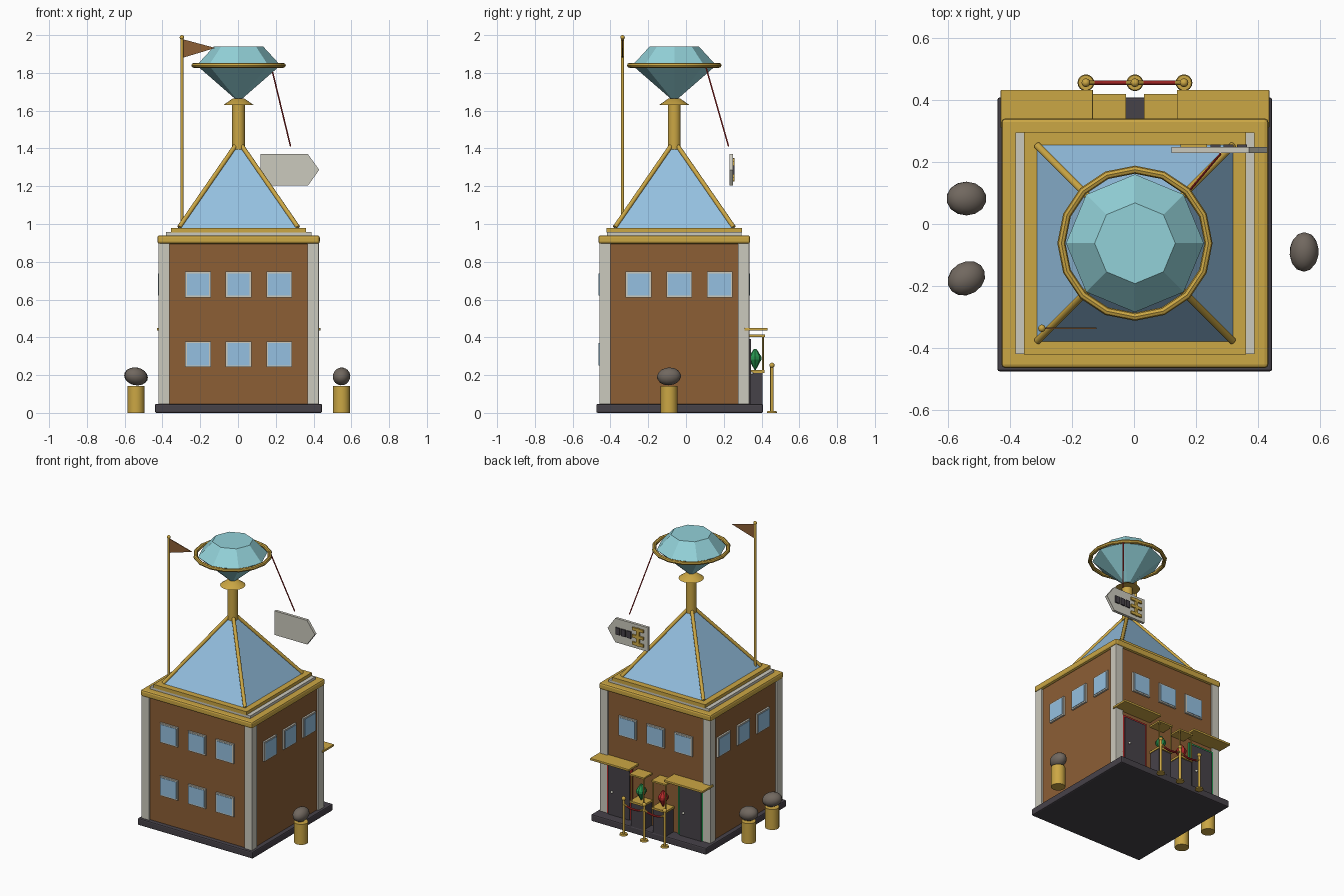
import bpy, math
from mathutils import Vector

if "Cube" in bpy.data.objects:
    bpy.data.objects.remove(bpy.data.objects["Cube"])

CX, CY = 0.003, -0.062          # centre of the building


def mat(name, r, g, b):
    m = bpy.data.materials.new(name)
    m.diffuse_color = (r, g, b, 1)
    m.use_nodes = True
    m.node_tree.nodes["Principled BSDF"].inputs["Base Color"].default_value = m.diffuse_color
    return m


GOLD = mat("gold", 0.60, 0.385, 0.058)
BROWN = mat("brown", 0.265, 0.112, 0.036)
STONE = mat("pale_stone", 0.60, 0.585, 0.51)
DARK = mat("dark_slate", 0.062, 0.054, 0.066)
GLASS = mat("blue_glass", 0.30, 0.53, 0.75)
GEM = mat("cyan_gem", 0.29, 0.64, 0.69)
ROCK = mat("rock_grey", 0.165, 0.138, 0.115)
RED = mat("red", 0.50, 0.025, 0.025)
GREEN = mat("green", 0.02, 0.30, 0.08)


def finish(o, name, m, smooth=False):
    o.name = name
    o.data.materials.append(m)
    if smooth:
        bpy.ops.object.shade_smooth_by_angle(angle=math.radians(40))
    return o


def box(name, m, x0, x1, y0, y1, z0, z1, bevel=0):
    bpy.ops.mesh.primitive_cube_add(size=1, location=((x0 + x1) / 2, (y0 + y1) / 2, (z0 + z1) / 2))
    o = bpy.context.object
    o.scale = (x1 - x0, y1 - y0, z1 - z0)
    bpy.ops.object.transform_apply(location=False, rotation=False, scale=True)
    if bevel:
        b = o.modifiers.new("bevel", 'BEVEL')
        b.width, b.segments = bevel, 2
    return finish(o, name, m)


def slab(name, m, hx, hy, z0, z1, bevel=0):
    return box(name, m, CX - hx, CX + hx, CY - hy, CY + hy, z0, z1, bevel)


def cone(name, m, x, y, z0, z1, r0, r1, n=16, smooth=True, turn=0):
    bpy.ops.mesh.primitive_cone_add(vertices=n, radius1=r0, radius2=r1, depth=z1 - z0,
                                    location=(x, y, (z0 + z1) / 2), rotation=(0, 0, turn))
    return finish(bpy.context.object, name, m, smooth)


def rod(name, m, a, b, r, n=10):
    a, b = Vector(a), Vector(b)
    bpy.ops.mesh.primitive_cylinder_add(vertices=n, radius=r, depth=(b - a).length, location=(a + b) / 2)
    o = bpy.context.object
    o.rotation_euler = (b - a).to_track_quat('Z', 'Y').to_euler()
    return finish(o, name, m, True)


def ball(name, m, loc, r, scale=(1, 1, 1), rot=(0, 0, 0), seg=12, rings=8):
    bpy.ops.mesh.primitive_uv_sphere_add(segments=seg, ring_count=rings, radius=r, location=loc, rotation=rot)
    bpy.context.object.scale = scale
    return finish(bpy.context.object, name, m, True)


def prism_xz(name, m, pts, y0, y1):
    """Extrude an outline in x and z along y."""
    n = len(pts)
    verts = [(x, y, z) for y in (y0, y1) for x, z in pts]
    faces = [tuple(range(n)), tuple(range(2 * n - 1, n - 1, -1))]
    faces += [(i, i + n, (i + 1) % n + n, (i + 1) % n) for i in range(n)]
    me = bpy.data.meshes.new(name)
    me.from_pydata(verts, [], faces)
    o = bpy.data.objects.new(name, me)
    bpy.context.collection.objects.link(o)
    return finish(o, name, m)


# Base, walls and corner pillars
box("base", DARK, -0.44, 0.445, -0.475, 0.408, 0, 0.048, 0.008)
WX, WY = 0.412, 0.385
slab("walls", BROWN, WX, WY, 0.045, 0.90)
for sx in (-1, 1):
    for sy in (-1, 1):
        x, y = CX + sx * 0.395, CY + sy * 0.367
        box("corner_pillar", STONE, x - 0.03, x + 0.03, y - 0.03, y + 0.03, 0.045, 0.90, 0.004)

# Cornice and roof steps
slab("cornice", GOLD, 0.43, 0.402, 0.895, 0.94, 0.012)
slab("roof_step_lower", STONE, 0.385, 0.357, 0.94, 0.958)
slab("roof_step_upper", GOLD, 0.357, 0.358, 0.955, 0.98)


# Windows: pale frame with a glass plate
def window(axis, side, along, z):
    for name, m, h, out in (("window_frame", STONE, 0.068, 0.012), ("window_glass", GLASS, 0.059, 0.015)):
        if axis == 'y':
            w = CY + side * WY
            ys = sorted((w - side * 0.01, w + side * out))
            box(name, m, along - h, along + h, *ys, z - h, z + h)
        else:
            w = CX + side * WX
            xs = sorted((w - side * 0.01, w + side * out))
            box(name, m, *xs, along - h, along + h, z - h, z + h)


for k in (-1, 0, 1):
    window('y', -1, CX + k * 0.215, 0.68)
    window('y', -1, CX + k * 0.215, 0.31)
    window('y', 1, CX + k * 0.215, 0.68)
    window('x', 1, -0.036 + k * 0.215, 0.68)
    window('x', -1, -0.036 + k * 0.215, 0.68)

# Glass pyramid with gold ribs
cone("glass_pyramid", GLASS, CX, CY, 0.98, 1.425, 0.316 * math.sqrt(2), 0.01, 4, False, math.pi / 4)
for sx in (-1, 1):
    for sy in (-1, 1):
        rod("roof_rib", GOLD, (CX + sx * 0.314, CY + sy * 0.314, 0.983), (CX + sx * 0.016, CY + sy * 0.016, 1.415), 0.012)

# Column, collar, big gem and its ring
cone("gem_column", GOLD, CX, CY, 1.395, 1.64, 0.034, 0.034, 20)
cone("gem_collar", GOLD, CX, CY, 1.63, 1.665, 0.08, 0.03, 20)
cone("gem_pavilion", GEM, CX, CY, 1.652, 1.84, 0.006, 0.222, 8, False)
cone("gem_crown", GEM, CX, CY, 1.84, 1.94, 0.222, 0.13, 8, False)
bpy.ops.mesh.primitive_torus_add(major_segments=16, minor_segments=8, major_radius=0.237, minor_radius=0.013,
                                 location=(CX, CY, 1.84))
finish(bpy.context.object, "gem_ring", GOLD, True)

# Flag and pole
rod("flag_pole", GOLD, (-0.297, -0.336, 0.96), (-0.297, -0.336, 1.985), 0.008)
ball("flag_pole_ball", GOLD, (-0.297, -0.336, 1.988), 0.012)
prism_xz("flag", BROWN, [(-0.292, 1.978), (-0.292, 1.88), (-0.12, 1.932)], -0.339, -0.333)

# Hanging price tag with plain marks on its rear face
rod("tag_string", RED, (0.178, 0.107, 1.825), (0.278, 0.225, 1.412), 0.004, 6)
prism_xz("tag", STONE, [(0.12, 1.37), (0.12, 1.203), (0.37, 1.203), (0.43, 1.287), (0.37, 1.37)], 0.229, 0.248)
for x in (0.262, 0.305, 0.348):
    box("tag_mark", DARK, x - 0.016, x + 0.016, 0.247, 0.256, 1.262, 1.31)
for z in (1.237, 1.287, 1.337):
    box("tag_bar", GOLD, 0.15, 0.235, 0.247, 0.258, z - 0.01, z + 0.01)
box("tag_bar_spine", GOLD, 0.182, 0.202, 0.247, 0.258, 1.225, 1.349)

# Rear doors with coloured frames and flat canopies
back = CY + WY
for s, m in ((1, RED), (-1, GREEN)):
    x = CX + s * 0.275
    box("door_frame", m, x - 0.098, x + 0.098, back - 0.01, back + 0.012, 0.045, 0.405)
    box("door", DARK, x - 0.083, x + 0.083, back - 0.01, back + 0.02, 0.045, 0.39)
    ball("door_knob", STONE, (x + 0.05, back + 0.025, 0.21), 0.009)
    xs = sorted((CX + s * 0.135, CX + s * 0.433))
    box("door_canopy", GOLD, *xs, 0.31, 0.432, 0.435, 0.45, 0.003)

# Display stands with a small gem under a low canopy
for s, m in ((1, GREEN), (-1, RED)):
    x = CX + s * 0.084
    box("stand", DARK, x - 0.05, x + 0.05, back - 0.005, 0.406, 0.045, 0.212)
    box("stand_top", GOLD, x - 0.055, x + 0.055, back - 0.005, 0.416, 0.212, 0.226)
    box("stand_canopy", GOLD, x - 0.055, x + 0.055, back - 0.005, 0.418, 0.403, 0.414)
    for t in (-1, 1):
        rod("stand_post", GOLD, (x + t * 0.047, 0.407, 0.22), (x + t * 0.047, 0.407, 0.405), 0.005, 8)
    cone("small_gem_bottom", m, x, 0.366, 0.228, 0.282, 0.004, 0.033, 8, False)
    cone("small_gem_middle", m, x, 0.366, 0.282, 0.298, 0.033, 0.033, 8, False)
    cone("small_gem_top", m, x, 0.366, 0.298, 0.337, 0.033, 0.008, 8, False)

# Queue posts and sagging ropes
for k in (-1, 0, 1):
    x = CX + k * 0.158
    cone("queue_post_foot", GOLD, x, 0.455, 0, 0.01, 0.027, 0.024)
    rod("queue_post", GOLD, (x, 0.455, 0.005), (x, 0.455, 0.25), 0.009)
    ball("queue_post_ball", GOLD, (x, 0.455, 0.252), 0.014)
for x0 in (CX - 0.158, CX):
    pts = [(x0 + 0.158 * i / 6, 0.455, 0.215 - 0.02 * (1 - ((i - 3) / 3) ** 2)) for i in range(7)]
    for i in range(6):
        rod("queue_rope", GOLD if i in (0, 5) else RED, pts[i], pts[i + 1], 0.007, 8)

# Rocks on gold pedestals
for x, y, rx, ry, rot in ((-0.54, 0.082, 0.065, 0.055, (0, 0.2, 0)),
                          (-0.54, -0.175, 0.064, 0.053, (0, 0.2, 0.55)),
                          (0.548, -0.09, 0.047, 0.064, (0.1, 0.45, 0))):
    cone("rock_pedestal", GOLD, x, y, 0, 0.142, 0.045, 0.045, 20)
    ball("rock", ROCK, (x, y, 0.193), 1, (rx, ry, 0.047), rot, 14, 9)
